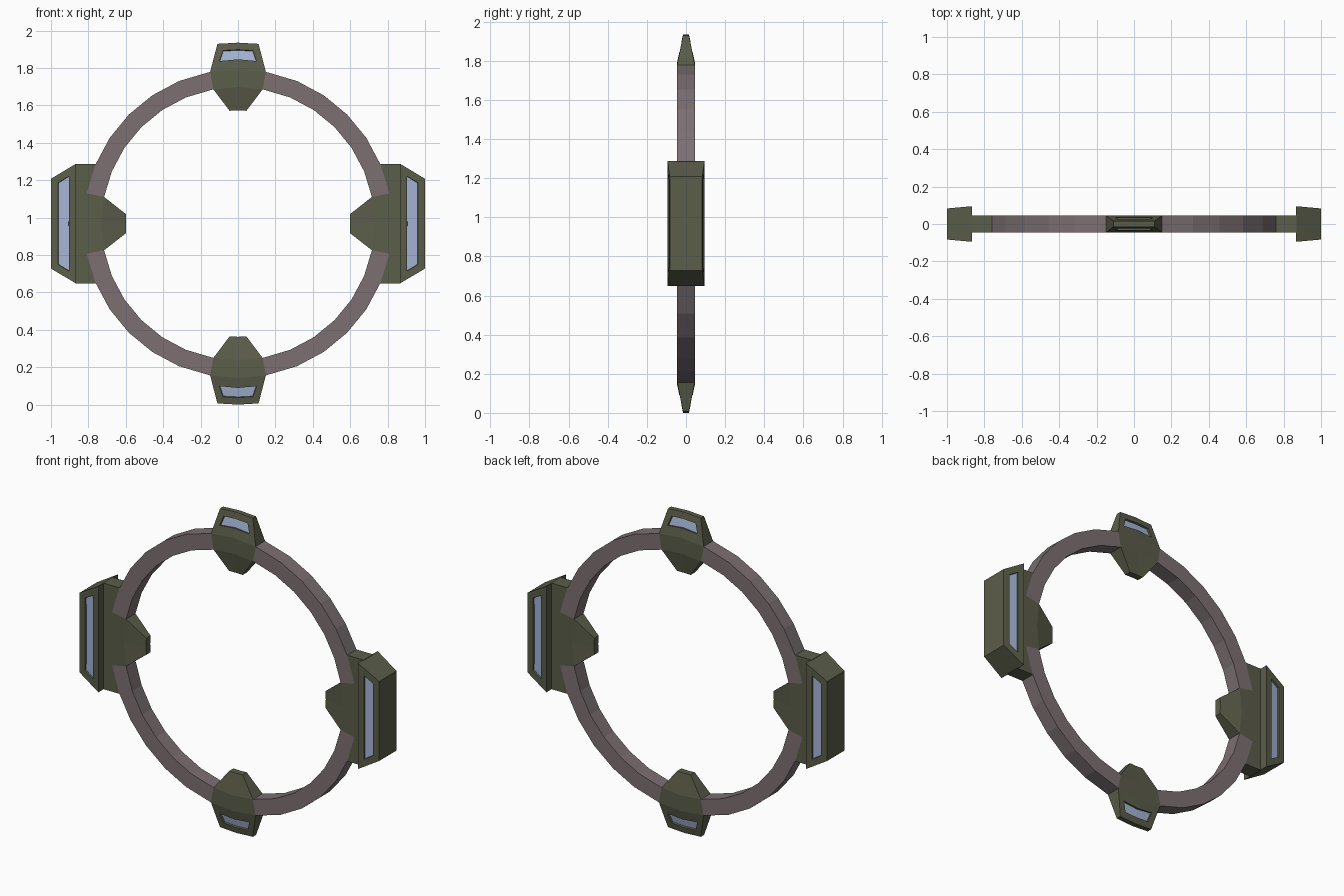
import bpy, bmesh
from math import sin, cos, sqrt, radians
from mathutils import Matrix

if "Cube" in bpy.data.objects:
    bpy.data.objects.remove(bpy.data.objects["Cube"])

CZ = 0.9675            # ring centre height
RO, RI, HY = 0.825, 0.73, 0.045


def mat(name, col):
    m = bpy.data.materials.new(name)
    m.diffuse_color = (*col, 1)
    m.use_nodes = True
    m.node_tree.nodes["Principled BSDF"].inputs["Base Color"].default_value = m.diffuse_color
    return m


GREEN = mat("olive", (0.105, 0.11, 0.068))
MAUVE = mat("mauve", (0.2, 0.16, 0.168))
BLUE = mat("pale_blue", (0.38, 0.46, 0.68))


def finish(name, bm, angle, mats):
    # parts are drawn with z = radial direction, then turned about the ring centre
    bmesh.ops.recalc_face_normals(bm, faces=bm.faces)
    bm.transform(Matrix.Translation((0, 0, CZ)) @ Matrix.Rotation(radians(angle), 4, 'Y'))
    me = bpy.data.meshes.new(name)
    bm.to_mesh(me)
    bm.free()
    for m in mats:
        me.materials.append(m)
    ob = bpy.data.objects.new(name, me)
    bpy.context.collection.objects.link(ob)
    return ob


def prism(name, pts, angle, m):
    bm = bmesh.new()
    f = bm.faces.new([bm.verts.new((x, -HY, r)) for x, r in pts])
    ext = bmesh.ops.extrude_face_region(bm, geom=[f])['geom']
    bmesh.ops.translate(bm, vec=(0, 2 * HY, 0),
                        verts=[v for v in ext if isinstance(v, bmesh.types.BMVert)])
    return finish(name, bm, angle, [m])


def loft(name, rows, angle, curved=True, window=None, lift=0):
    # rows: (radius, half width, half depth); window = row index carrying the recess
    bm = bmesh.new()
    grid = []
    for r, w, d in rows:
        edge = sqrt(r * r - w * w) if curved else r
        pts = [(-w, -d, edge), (0, -d, r), (w, -d, edge),
               (w, d, edge), (0, d, r), (-w, d, edge)]
        grid.append([bm.verts.new(p) for p in pts])
    sides = {0: [], 1: []}
    for i in range(len(rows) - 1):
        a, b = grid[i], grid[i + 1]
        for k in range(6):
            n = (k + 1) % 6
            f = bm.faces.new((a[k], a[n], b[n], b[k]))
            if i == window and k in (0, 1, 3, 4):
                sides[k // 3].append(f)
    for g in (grid[0], grid[-1]):
        bm.faces.new((g[0], g[1], g[4], g[5]))
        bm.faces.new((g[1], g[2], g[3], g[4]))
    bmesh.ops.recalc_face_normals(bm, faces=bm.faces)
    # recessed window on front and back
    for faces in sides.values():
        if not faces:
            continue
        bmesh.ops.inset_region(bm, faces=faces, thickness=0.038, use_even_offset=True)
        (r0, _, d0), (r1, _, d1) = rows[window], rows[window + 1]
        for v in {v for f in faces for v in f.verts}:
            if v.co.z < (r0 + r1) / 2:
                v.co.z += lift
                v.co.y += lift * (d1 - d0) / (r1 - r0) * (1 if v.co.y > 0 else -1)
        bmesh.ops.inset_region(bm, faces=faces, thickness=0.002, depth=-0.01)
        for f in faces:
            f.material_index = 1
    return finish(name, bm, angle, [GREEN, BLUE])


# ring: four arcs of a 32-sided hoop between the housings
S = radians(10.4)
arc = [S] + [radians(11.25 * k) for k in range(2, 8)]
for sx in (1, -1):
    for top, rot in ((True, 0), (False, 180)):
        pts = [(sx * RO * sin(a), RO * cos(a)) for a in arc]
        pts += [(sx * RI * sin(a), RI * cos(a)) for a in reversed(arc)]
        prism("ring_arc", pts, rot, MAUVE)

# top and bottom housings with recessed windows
for name, rot in (("top_housing", 0), ("bottom_housing", 180)):
    loft(name, [(0.605, 0.045, 0.02), (RI, RI * sin(S), HY),
                (RO, RO * sin(S), HY), (CZ, 0.11, 0.015)], rot, window=2, lift=0.016)

# side housings: nose, flat plate hugging the ring, outer windowed block
E = radians(11.25)
half = [(RI * sin(E), RI * cos(E)), (RO * sin(E), RO * cos(E)),
        (RO * sin(2 * E), RO * cos(2 * E)), (0.32, 0.76), (0.32, 0.87)]
plate = [(0, RI)] + half + [(-x, r) for x, r in reversed(half)]
for side, rot in (("right", 90), ("left", -90)):
    loft(side + "_nose", [(0.60, 0.05, 0.02), (RI, RI * sin(E), HY)], rot)
    prism(side + "_plate", plate, rot, GREEN)
    loft(side + "_outer_block", [(0.866, 0.32, 0.095), (1.0, 0.24, 0.083)], rot,
         curved=False, window=0)
